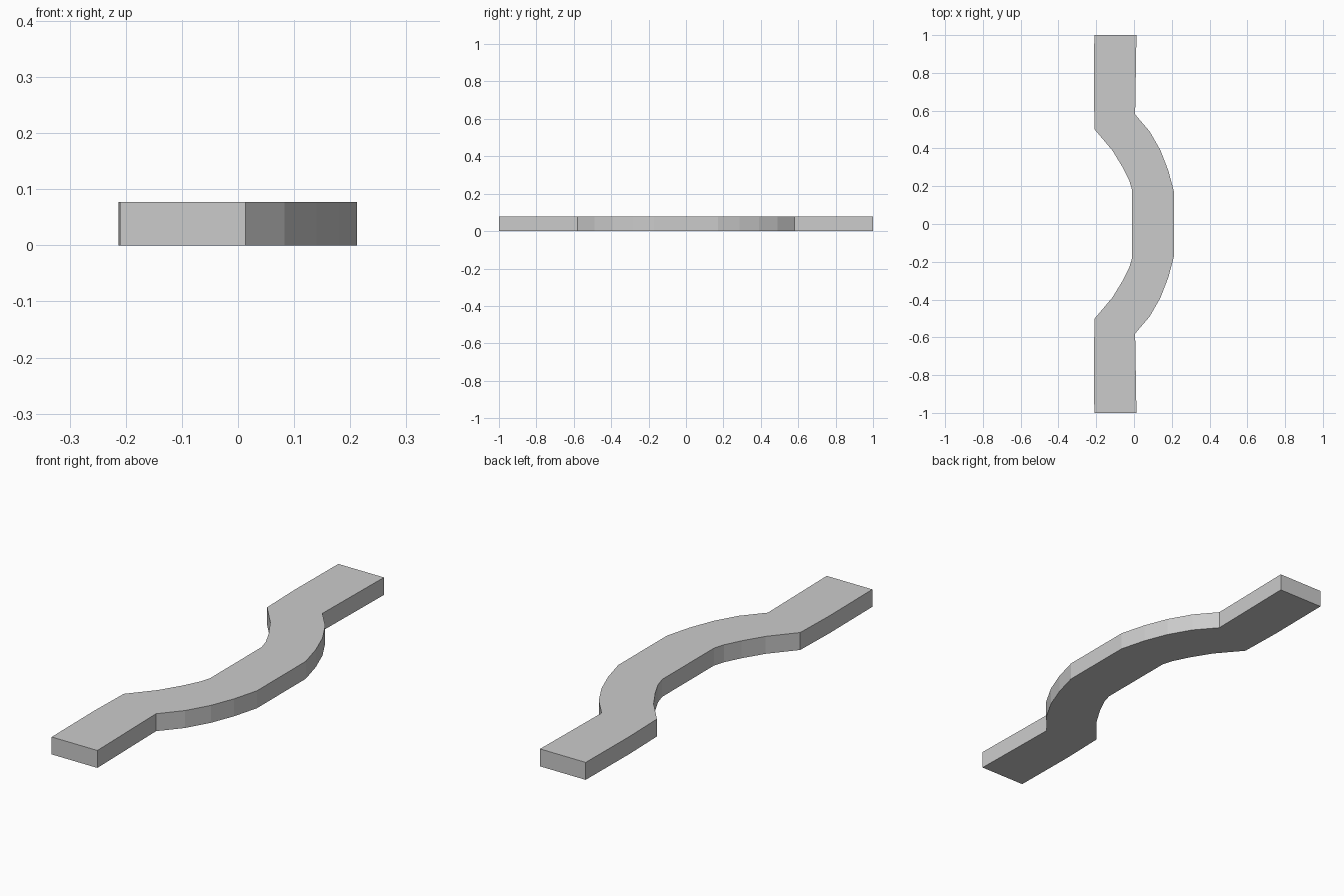
import bpy
import bmesh

if "Cube" in bpy.data.objects:
    bpy.data.objects.remove(bpy.data.objects["Cube"])

HEIGHT = 0.077

# Half outlines (y >= 0), from the far end to the middle of the bend
outer_edge = [(0.013, 1.0), (0.008, 0.70), (0.006, 0.58), (0.083, 0.49),
              (0.14, 0.39), (0.181, 0.285), (0.212, 0.17)]
inner_edge = [(-0.21, 1.0), (-0.213, 0.70), (-0.208, 0.50), (-0.115, 0.39),
              (-0.06, 0.30), (-0.025, 0.23), (-0.01, 0.18)]


def mirrored(edge):
    """Continue a half outline through its reflection in y."""
    return edge + [(x, -y) for x, y in reversed(edge)]


# Curved path slab: closed outline extruded upward
outline = mirrored(outer_edge) + mirrored(inner_edge)[::-1]
bm = bmesh.new()
base = bm.faces.new([bm.verts.new((x, y, 0)) for x, y in outline])
top = bmesh.ops.extrude_face_region(bm, geom=[base], use_keep_orig=True)
top_verts = [v for v in top["geom"] if isinstance(v, bmesh.types.BMVert)]
bmesh.ops.translate(bm, verts=top_verts, vec=(0, 0, HEIGHT))
bmesh.ops.recalc_face_normals(bm, faces=bm.faces)

mesh = bpy.data.meshes.new("curved_path_slab")
bm.to_mesh(mesh)
bm.free()
slab = bpy.data.objects.new("curved_path_slab", mesh)
bpy.context.collection.objects.link(slab)
